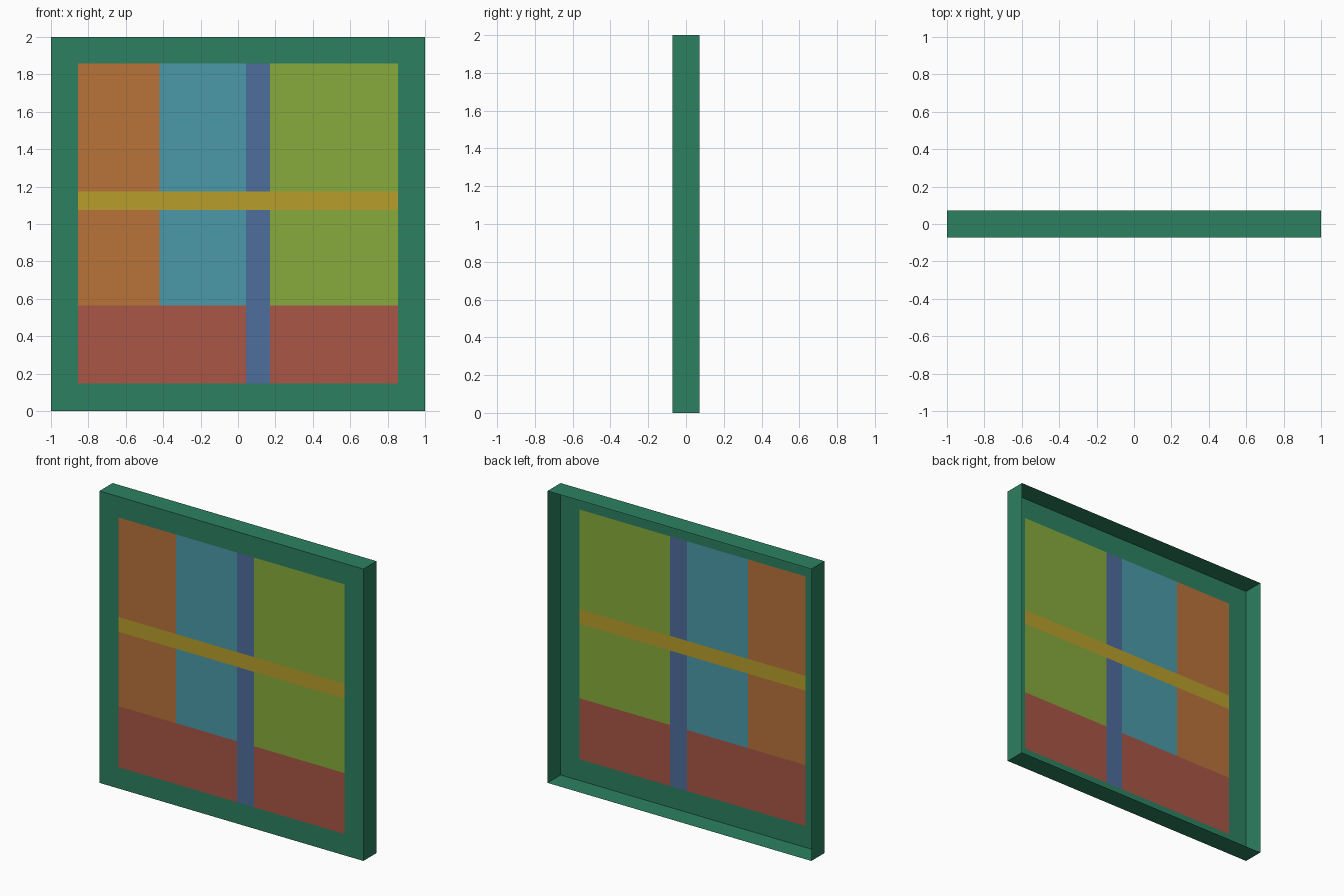
import bpy

if "Cube" in bpy.data.objects:
    bpy.data.objects.remove(bpy.data.objects["Cube"])

F, B = -0.071, 0.071            # front and back depth
L, R, LO, HI = -0.856, 0.856, 0.146, 1.857   # opening in the border


def material(name, rgb):
    # sRGB 0-255 to linear
    lin = [((c / 255 + 0.055) / 1.055) ** 2.4 for c in rgb]
    m = bpy.data.materials.new(name)
    m.diffuse_color = (*lin, 1)
    m.use_nodes = True
    m.node_tree.nodes["Principled BSDF"].inputs["Base Color"].default_value = m.diffuse_color
    return m


def add(name, verts, faces, mat):
    me = bpy.data.meshes.new(name)
    me.from_pydata(verts, [], faces)
    me.materials.append(mat)
    ob = bpy.data.objects.new(name, me)
    bpy.context.collection.objects.link(ob)


def pane(name, mat, x0, x1, z0, z1):
    add(name, [(x0, F, z0), (x1, F, z0), (x1, F, z1), (x0, F, z1)],
        [(0, 1, 2, 3)], mat)


green = material("green", (44, 128, 97))
orange = material("orange", (184, 115, 58))
teal = material("teal", (74, 154, 168))
blue = material("slate_blue", (78, 109, 156))
lime = material("lime", (136, 171, 60))
red = material("brick_red", (169, 86, 70))
yellow = material("mustard", (184, 158, 44))


# Frame: flat front border and thin side walls, open at the back
def ring(x0, x1, z0, z1, y):
    return [(x0, y, z0), (x1, y, z0), (x1, y, z1), (x0, y, z1)]


verts = ring(L, R, LO, HI, F) + ring(-1, 1, 0, 2, F) + ring(-1, 1, 0, 2, B)
faces = []
for i in range(4):
    j = (i + 1) % 4
    faces.append((4 + i, 4 + j, j, i))            # border
    faces.append((8 + i, 8 + j, 4 + j, 4 + i))    # wall
add("frame", verts, faces, green)

# Bars and panes, flush with the border
X1, X2, X3 = -0.42, 0.042, 0.17    # vertical divisions
Z1, Z2, Z3 = 0.564, 1.074, 1.175   # horizontal divisions
pane("cross_bar", yellow, L, R, Z2, Z3)
for part, z0, z1, zbar in (("lower", Z1, Z2, LO), ("upper", Z3, HI, Z3)):
    pane(part + "_left_pane", orange, L, X1, z0, z1)
    pane(part + "_middle_pane", teal, X1, X2, z0, z1)
    pane(part + "_right_pane", lime, X3, R, z0, z1)
    pane(part + "_upright_bar", blue, X2, X3, zbar, z1)
pane("bottom_left_pane", red, L, X2, LO, Z1)
pane("bottom_right_pane", red, X3, R, LO, Z1)
